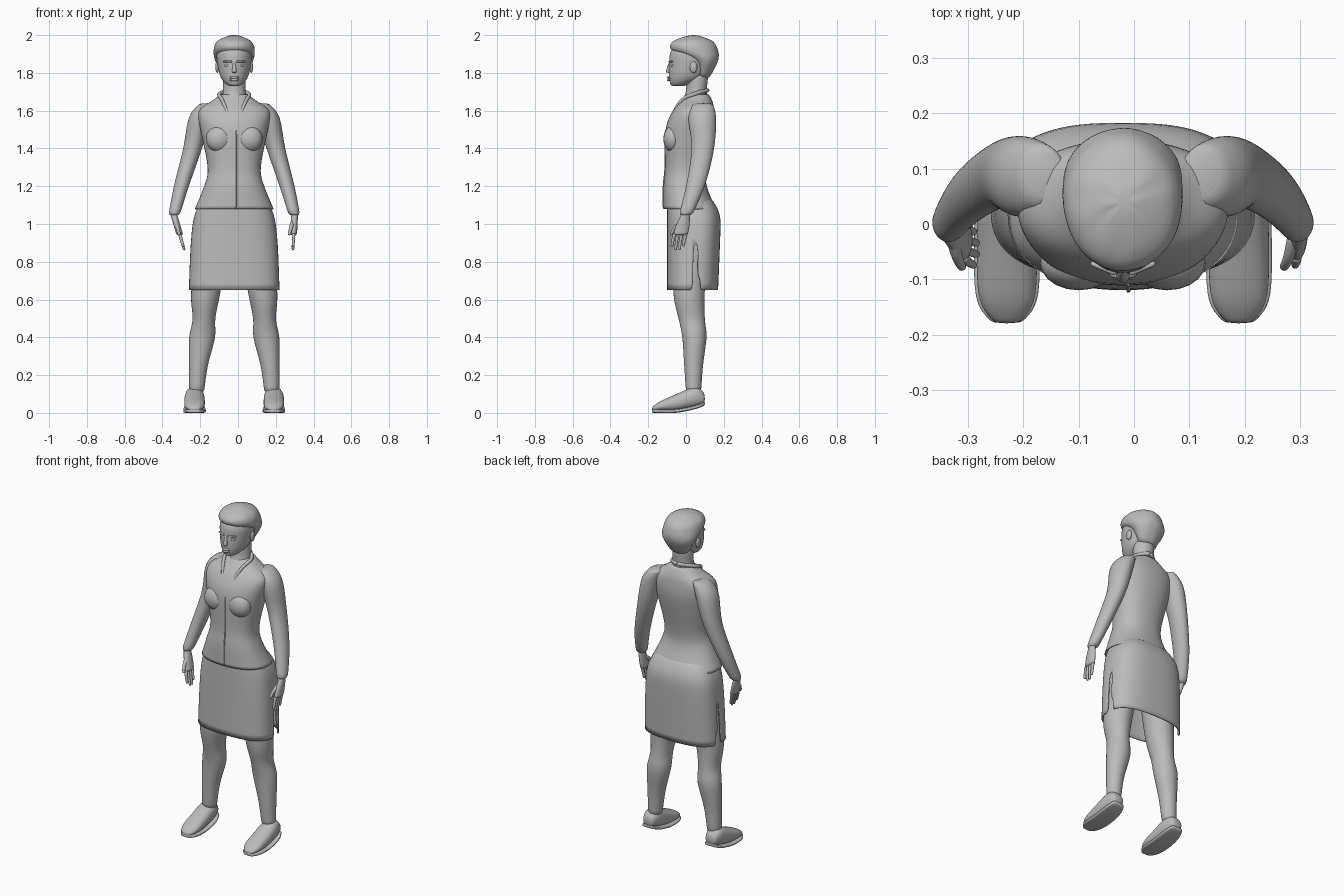
import bpy, bmesh, math, random
from mathutils import Vector, Matrix

random.seed(4)
cube = bpy.data.objects.get("Cube")
if cube:
    bpy.data.objects.remove(cube, do_unlink=True)

grey = bpy.data.materials.new("plain grey")
grey.use_nodes = True
grey_value = (.5, .5, .5, 1)
grey.diffuse_color = grey_value
grey.node_tree.nodes["Principled BSDF"].inputs["Base Color"].default_value = grey_value

# The body stands slightly to the right of the origin
middle = Vector((-.02, 0, 0))


def spline(rows, steps=3):
    """Smooth in-between rows, so that each profile needs few entries."""
    padded = [rows[0], *rows, rows[-1]]
    result = []
    for before, start, end, after in zip(padded, padded[1:], padded[2:], padded[3:]):
        for step in range(steps):
            t = step / steps
            result.append([
                b + (c - a) * t / 2 + (a - 2.5 * b + 2 * c - d / 2) * t ** 2
                + (3 * (b - c) + d - a) / 2 * t ** 3
                for a, b, c, d in zip(before, start, end, after)])
    return result + [list(rows[-1])]


def finish(name, bm, subdivide=True, thickness=0):
    bmesh.ops.recalc_face_normals(bm, faces=bm.faces)
    mesh = bpy.data.meshes.new(name)
    bm.to_mesh(mesh)
    bm.free()
    mesh.materials.append(grey)
    mesh.polygons.foreach_set("use_smooth", [True] * len(mesh.polygons))
    part = bpy.data.objects.new(name, mesh)
    part.location = middle
    bpy.context.collection.objects.link(part)
    if subdivide:
        part.modifiers.new("smooth surface", "SUBSURF").levels = 1
    if thickness:
        cloth = part.modifiers.new("cloth thickness", "SOLIDIFY")
        cloth.thickness = thickness
        cloth.offset = -1
    return part


def skin(rings, cap_start=True, cap_end=True):
    bm = bmesh.new()
    loops = [[bm.verts.new(point) for point in ring] for ring in rings]
    for lower, upper in zip(loops, loops[1:]):
        for i in range(len(lower)):
            bm.faces.new((lower[i - 1], lower[i], upper[i], upper[i - 1]))
    if cap_start:
        bm.faces.new(loops[0])
    if cap_end:
        bm.faces.new(loops[-1])
    return bm


def rounded(angle_part, power):
    return math.copysign(abs(angle_part) ** (2 / power), angle_part)


def loft_rings(rows, power=2, segments=32, along_y=False, jitter=0):
    """Each row: level, centre x, half width, near edge, far edge."""
    rings = []
    for level, centre, half_width, near, far in spline(rows):
        ring = []
        for i in range(segments):
            angle = math.tau * i / segments
            across = centre + half_width * rounded(math.cos(angle), power)
            depth = (near + far) / 2 + (far - near) / 2 * rounded(math.sin(angle), power)
            point = Vector((across, level, depth) if along_y else (across, depth, level))
            tuft = Vector([random.uniform(-jitter, jitter) for axis in "xyz"])
            ring.append(point + tuft)
        rings.append(ring)
    return rings


def loft(name, rows, **shape):
    return finish(name, skin(loft_rings(rows, **shape)))


def centred(rows):
    """Add the centre x of zero to rows of level, half width, near and far."""
    return [(row[0], 0, *row[1:]) for row in rows]


def tube(name, path, start_radius, end_radius, segments=10):
    points = [Vector(point) for point in spline(path)]
    last = len(points) - 1
    turn, direction = Matrix.Identity(3).to_quaternion(), Vector((0, 0, 1))
    rings = []
    for i, point in enumerate(points):
        ahead = (points[min(i + 1, last)] - points[max(i - 1, 0)]).normalized()
        turn = direction.rotation_difference(ahead) @ turn
        direction = ahead
        radius = start_radius + (end_radius - start_radius) * i / last
        angles = [math.tau * k / segments for k in range(segments)]
        rings.append([point + turn @ Vector((math.cos(a), math.sin(a), 0)) * radius for a in angles])
    return finish(name, skin(rings))


def ball(name, centre, radii):
    bm = bmesh.new()
    placing = Matrix.Translation(centre) @ Matrix.Diagonal((*radii, 1))
    bmesh.ops.create_uvsphere(bm, u_segments=20, v_segments=12, radius=1, matrix=placing)
    return finish(name, bm, subdivide=False)


# Jacket, open at the hem, with a seam down the front
torso = [(1.08, .21, -.12, .16), (1.2, .16, -.12, .11), (1.3, .14, -.11, .11), (1.5, .18, -.11, .15),
         (1.6, .19, -.07, .15), (1.65, .12, -.03, .14), (1.69, .07, 0, .12)]
jacket = skin(loft_rings(centred(torso), power=2.3), cap_start=False)
finish("jacket", jacket, thickness=.005)
tube("jacket_front_seam", [(.01, near, level) for level, width, near, far in torso[:4]], .004, .004)

# Skirt, open below, with a slit low on each side
hips = [(1.14, .16, -.1, .13), (1.05, .21, -.1, .18), (.9, .23, -.1, .18), (.65, .24, -.1, .17)]
skirt = skin(loft_rings(centred(hips), power=2.7, segments=64), cap_end=False)
slit = []
for face in skirt.faces:
    spot = face.calc_center_median()
    if spot.z < .9 and abs(spot.x) > .2 and .04 < spot.y < .07:
        slit.append(face)
bmesh.ops.delete(skirt, geom=slit, context="FACES")
finish("skirt", skirt, thickness=.006)

# Neck, head and cropped hair
loft("neck", centred([(1.8, .06, 0, .12), (1.7, .06, 0, .11), (1.64, .07, -.03, .12)]))
loft("head", centred([(1.73, .03, -.08, 0), (1.77, .07, -.09, .09), (1.85, .09, -.09, .14),
                      (1.92, .09, -.08, .15), (1.98, .04, -.02, .09)]))
loft("hair", centred([(1.77, .05, .06, .12), (1.86, .1, .03, .17), (1.92, .11, -.08, .17),
                      (1.97, .09, -.07, .14), (2, .02, .02, .06)]), segments=28, jitter=.002)

# Nose and lips
tube("nose", [(0, -.08, 1.86), (0, -.09, 1.83), (0, -.095, 1.8)], .007, .014)
for name, level in (("upper_lip", 1.775), ("lower_lip", 1.763)):
    ball(name, (0, -.09, level), (.025, .01, .007))

for side, s in (("left", 1), ("right", -1)):
    # Eye, brow and ear
    ball(side + "_eye", (s * .035, -.07, 1.84), (.016, .012, .008))
    tube(side + "_brow", [(s * .01, -.09, 1.86), (s * .06, -.07, 1.86)], .006, .005)
    ball(side + "_ear", (s * .09, .04, 1.83), (.01, .02, .03))

    # Bust and standing collar that runs down into a lapel
    ball(side + "_bust", (s * .08, -.07, 1.45), (.07, .05, .07))
    tube(side + "_collar", [(0, .12, 1.71), (s * .08, .05, 1.69), (s * .06, -.03, 1.65),
                            (s * .01, -.1, 1.52)], .013, .008)

    # Sleeve
    arm = [(1.64, .14, .04, .04, .14), (1.57, .18, .06, .01, .16), (1.4, .22, .05, .03, .15),
           (1.2, .28, .04, 0, .1), (1.04, .32, .03, -.04, .03)]
    loft(side + "_sleeve", [(level, s * centre, *size) for level, centre, *size in arm], segments=24)

    # Hand, the right one leaning further inward
    lean = .05 if s > 0 else .3

    def hand_x(level):
        return s * (.32 - lean * (1.05 - level))

    palm = [(1.06, -.02, .02), (1, -.05, .02), (.94, -.07, .01)]
    loft(side + "_palm", [(level, hand_x(level), .018, near, far) for level, near, far in palm], segments=20)
    for finger in range(4):
        y = .02 * finger - .06
        tip = .86 if finger in (1, 2) else .88
        path = [(hand_x(level), y - drift, level) for level, drift in ((.95, 0), (.91, .01), (tip, .015))]
        tube(f"{side}_finger_{finger + 1}", path, .01, .007)
    tube(side + "_thumb", [(s * .31, -.02, 1.01), (s * .3, -.06, .98), (s * .29, -.08, .94)], .013, .008)

    # Leg
    limb = [(1, .1, .09, -.07, .13), (.65, .15, .08, -.07, .1), (.5, .16, .06, -.04, .1),
            (.4, .17, .07, -.02, .11), (.25, .19, .05, -.01, .09), (.1, .2, .04, 0, .08)]
    loft(side + "_leg", [(level, s * centre, *size) for level, centre, *size in limb], segments=24)

    # Shoe, and a sole that follows its outline
    shoe = [(.1, .03, .05, .1), (.05, .05, .03, .14), (-.05, .055, .01, .1),
            (-.14, .05, .01, .06), (-.18, .02, .01, .03)]
    loft(side + "_shoe", [(y, s * .21, *size) for y, *size in shoe], power=2.3, segments=24, along_y=True)
    loft(side + "_sole", [(y, s * .21, width + .005, low - .01, low + .01) for y, width, low, top in shoe],
         power=4, segments=24, along_y=True)
